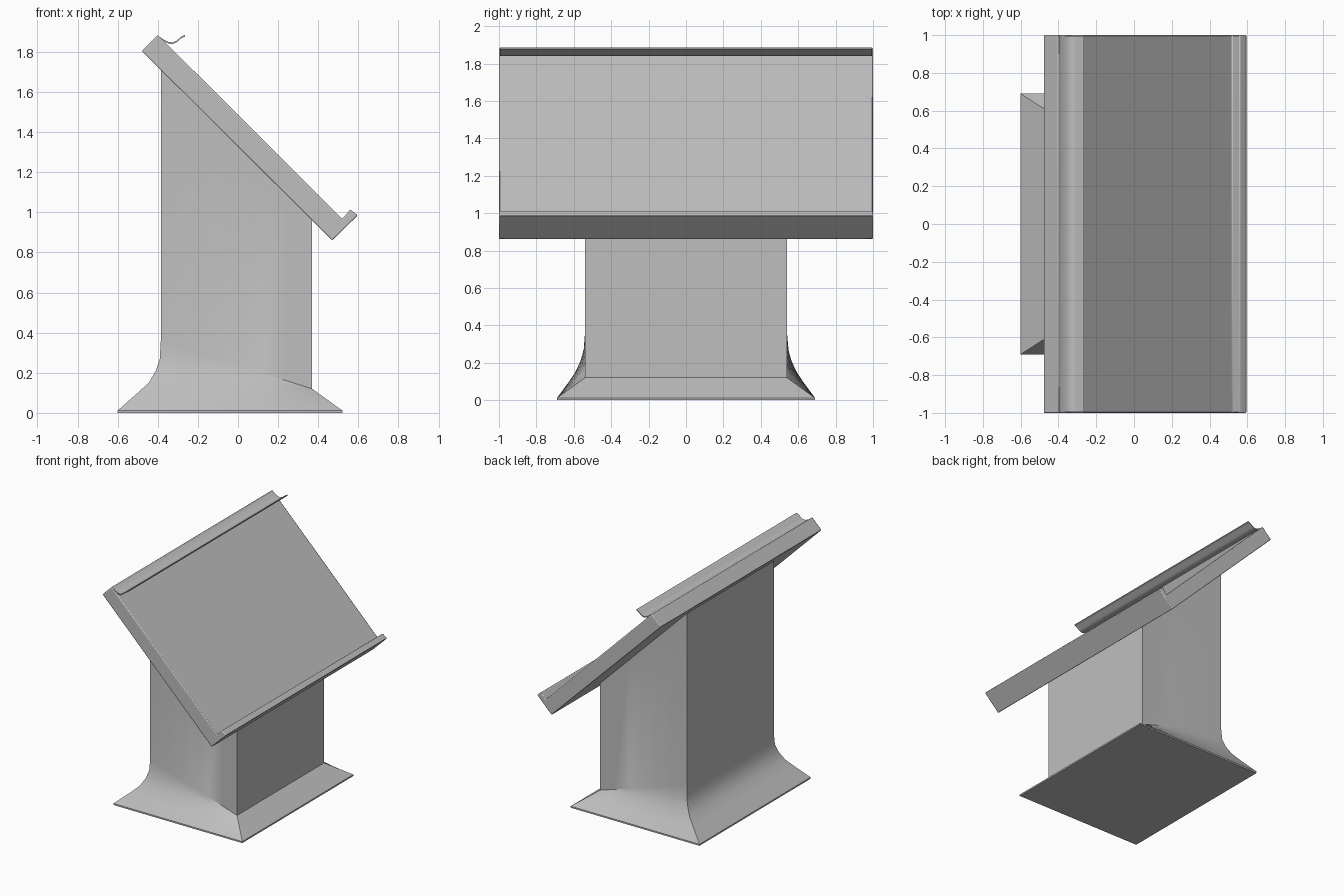
import bpy, bmesh, math

cube = bpy.data.objects.get("Cube")
if cube:
    bpy.data.objects.remove(cube, do_unlink=True)

# Single plain grey finish
grey = bpy.data.materials.new("plain_grey")
grey.use_nodes = True
colour = (0.52, 0.52, 0.52, 1)
grey.diffuse_color = colour
grey.node_tree.nodes["Principled BSDF"].inputs["Base Color"].default_value = colour


def finish(name, bm, bevel=0):
    """Turn a bmesh into a smooth-shaded object with sharp edges kept."""
    bmesh.ops.recalc_face_normals(bm, faces=bm.faces)
    mesh = bpy.data.meshes.new(name)
    bm.to_mesh(mesh)
    bm.free()
    mesh.materials.append(grey)
    obj = bpy.data.objects.new(name, mesh)
    bpy.context.collection.objects.link(obj)
    bpy.ops.object.select_all(action='DESELECT')
    obj.select_set(True)
    bpy.context.view_layer.objects.active = obj
    bpy.ops.object.shade_smooth_by_angle(angle=math.radians(35))
    if bevel:
        mod = obj.modifiers.new("soft_edges", 'BEVEL')
        mod.width = bevel
        mod.segments = 2
    return obj


def extrude_profile(name, profile, half_width, bevel=0):
    """Extrude a closed x-z outline along y."""
    bm = bmesh.new()
    face = bm.faces.new([bm.verts.new((x, -half_width, z)) for x, z in profile])
    moved = bmesh.ops.extrude_face_region(bm, geom=[face])["geom"]
    verts = [v for v in moved if isinstance(v, bmesh.types.BMVert)]
    bmesh.ops.translate(bm, verts=verts, vec=(0, 2 * half_width, 0))
    return finish(name, bm, bevel)


def lerp(a, b, t):
    return tuple(p + (q - p) * t for p, q in zip(a, b))


# Sloping reading desk with its book stop along the low edge
extrude_profile("reading_desk", [
    (-0.48, 1.805), (-0.40, 1.885), (0.52, 0.968),
    (0.56, 1.015), (0.597, 0.985), (0.47, 0.86)], 1.0, bevel=0.006)

# Thin curved page holder along the high edge
curve = [(-0.40, 1.882), (-0.37, 1.861), (-0.345, 1.849), (-0.325, 1.848),
         (-0.305, 1.857), (-0.285, 1.875), (-0.265, 1.885)]
under = [(x, z - 0.008) for x, z in reversed(curve)]
extrude_profile("page_holder", curve + under, 0.995)

# Pedestal: vertical column flaring into a foot, curved behind and straight ahead
high, low = (0.37, 0.54, 0.12), (0.52, 0.69, 0.012)
back = [(-0.385, 0.54, 0.36), (-0.39, 0.547, 0.27), (-0.41, 0.564, 0.21),
        (-0.445, 0.592, 0.15), (-0.50, 0.625, 0.10), (-0.60, 0.69, 0.012)]
levels = [((-0.385, 0.54, 1.73), (0.37, 0.54, 0.975))]
levels += [(b, lerp(high, low, i / (len(back) - 1))) for i, b in enumerate(back)]
levels.append(((-0.60, 0.69, 0), (0.52, 0.69, 0)))

steps = 6
bm = bmesh.new()
rings = []
for rear, front in levels:
    side = [lerp(rear, front, i / steps) for i in range(steps + 1)]
    loop = side + [(x, -y, z) for x, y, z in reversed(side)]
    rings.append([bm.verts.new(p) for p in loop])
for upper, lower in zip(rings, rings[1:]):
    for i in range(len(upper)):
        j = (i + 1) % len(upper)
        bm.faces.new((upper[i], upper[j], lower[j], lower[i]))
bm.faces.new(rings[0])
bm.faces.new(rings[-1])
finish("pedestal", bm)
